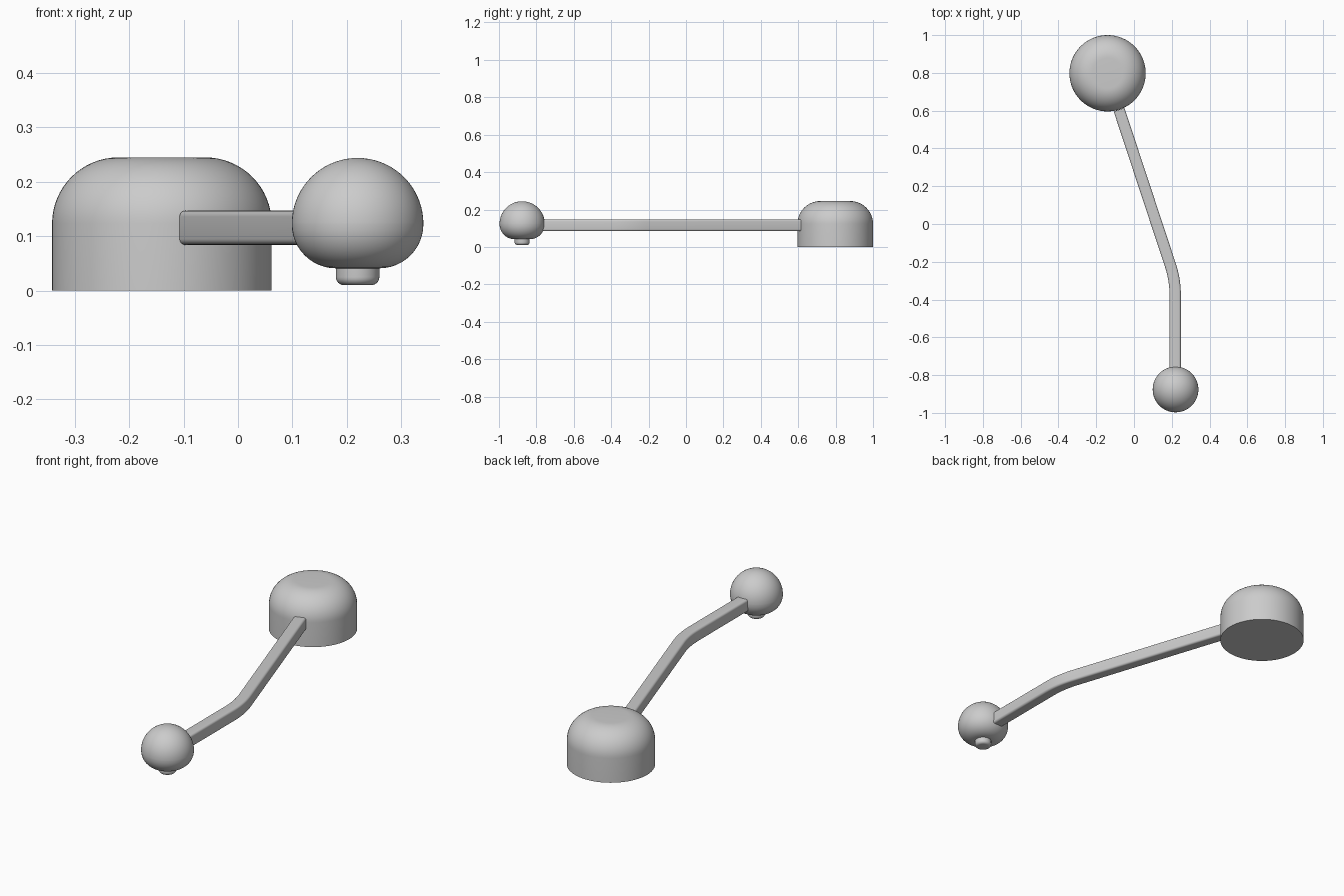
import bpy, bmesh, math
from mathutils import Vector

if "Cube" in bpy.data.objects:
    bpy.data.objects.remove(bpy.data.objects["Cube"])


def finish(name, bm, angle=35):
    bmesh.ops.recalc_face_normals(bm, faces=bm.faces)
    me = bpy.data.meshes.new(name)
    bm.to_mesh(me)
    bm.free()
    ob = bpy.data.objects.new(name, me)
    bpy.context.collection.objects.link(ob)
    bpy.ops.object.select_all(action='DESELECT')
    ob.select_set(True)
    bpy.context.view_layer.objects.active = ob
    bpy.ops.object.shade_smooth_by_angle(angle=math.radians(angle))
    return ob


def arc(cx, cy, r, a0, a1, n):
    return [(cx + r * math.cos(math.radians(a0 + (a1 - a0) * i / n)),
             cy + r * math.sin(math.radians(a0 + (a1 - a0) * i / n))) for i in range(n + 1)]


def lathe(name, x, y, profile, n=64):
    """Revolve (radius, z) points around a vertical axis; ends are capped."""
    bm = bmesh.new()
    rings = [[bm.verts.new((x + r * math.cos(2 * math.pi * i / n),
                            y + r * math.sin(2 * math.pi * i / n), z)) for i in range(n)]
             for r, z in profile]
    for a, b in zip(rings, rings[1:]):
        for i in range(n):
            j = (i + 1) % n
            bm.faces.new((a[i], a[j], b[j], b[i]))
    bm.faces.new(rings[0])
    bm.faces.new(rings[-1])
    return finish(name, bm)


def sweep(name, path, section, z):
    """Sweep a (side, up) section along a flat path with mitred joints."""
    bm = bmesh.new()
    pts = [Vector(p) for p in path]
    rings = []
    for i, p in enumerate(pts):
        d0 = (p - pts[i - 1]).normalized() if i else (pts[1] - p).normalized()
        d1 = (pts[i + 1] - p).normalized() if i < len(pts) - 1 else d0
        t = (d0 + d1).normalized()
        side = Vector((t.y, -t.x)) / t.dot(d0)
        rings.append([bm.verts.new((p.x + side.x * u, p.y + side.y * u, z + v))
                      for u, v in section])
    m = len(section)
    for a, b in zip(rings, rings[1:]):
        for i in range(m):
            j = (i + 1) % m
            bm.faces.new((a[i], a[j], b[j], b[i]))
    bm.faces.new(rings[0])
    bm.faces.new(rings[-1])
    return finish(name, bm)


# domed base with a wide rounded shoulder
lathe("base", -0.14, 0.798, [(0.202, 0)] + arc(0.08, 0.123, 0.122, 0, 90, 16))

# ball head with a flattened underside
lathe("ball_head", 0.22, -0.876,
      arc(0.04, 0.122, 0.081, -90, 0, 12) + arc(0, 0.123, 0.121, 1, 89.5, 18))

# small rounded button under the ball
lathe("button", 0.22, -0.876, arc(0.025, 0.025, 0.015, -90, 0, 6) + [(0.04, 0.06)], 48)

# bent arm: rounded rectangular bar with a smooth bend
start, corner, end = Vector((0.218, -0.765)), Vector((0.218, -0.295)), Vector((-0.079, 0.605))
p0 = corner + (start - corner).normalized() * 0.08
p2 = corner + (end - corner).normalized() * 0.08
bend = [p0 * (1 - t) ** 2 + corner * 2 * t * (1 - t) + p2 * t * t for t in [i / 8 for i in range(9)]]
w, h, r = 0.03, 0.0315, 0.011
section = []
for k, (sx, sy) in enumerate([(1, 1), (-1, 1), (-1, -1), (1, -1)]):
    section += arc(sx * (w - r), sy * (h - r), r, 90 * k, 90 * k + 90, 5)
sweep("arm", [start] + bend + [end], section, 0.1155)
